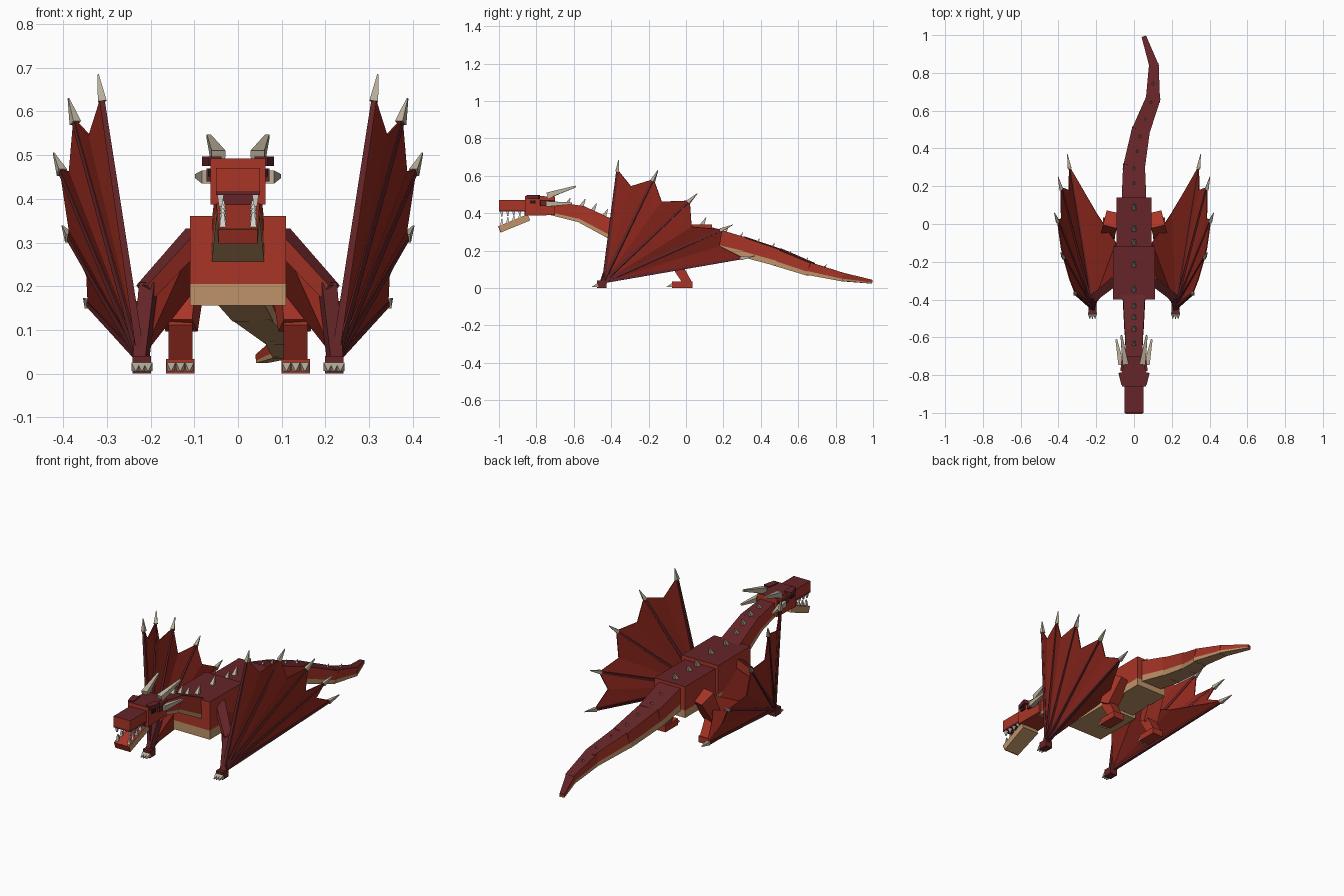
import bpy, bmesh
from mathutils import Vector as V

cube = bpy.data.objects.get("Cube")
if cube:
    bpy.data.objects.remove(cube)


def material(name, rgb):
    m = bpy.data.materials.new(name)
    m.use_nodes = True
    m.diffuse_color = (*rgb, 1)
    b = m.node_tree.nodes["Principled BSDF"]
    b.inputs["Base Color"].default_value = (*rgb, 1)
    b.inputs["Roughness"].default_value = 0.8
    return m


RED = material("scale_red", (0.40, 0.035, 0.02))
DARK = material("back_maroon", (0.13, 0.018, 0.021))
WING = material("membrane_red", (0.29, 0.022, 0.013))
TAN = material("belly_tan", (0.52, 0.29, 0.14))
HORN = material("horn_bone", (0.50, 0.44, 0.33))
TOOTH = material("tooth_white", (0.72, 0.70, 0.63))
EYE = material("eye_black", (0.02, 0.01, 0.01))


def build(name, verts, faces, mats):
    """Mesh from points, with one material per face."""
    me = bpy.data.meshes.new(name)
    bm = bmesh.new()
    vs = [bm.verts.new(v) for v in verts]
    slots = list(dict.fromkeys(mats))
    for f, m in zip(faces, mats):
        bm.faces.new([vs[i] for i in f]).material_index = slots.index(m)
    bmesh.ops.recalc_face_normals(bm, faces=bm.faces)
    bm.to_mesh(me)
    bm.free()
    for m in slots:
        me.materials.append(m)
    ob = bpy.data.objects.new(name, me)
    bpy.context.collection.objects.link(ob)
    return ob


def beam(name, p0, p1, size0, size1, side=RED, top=None, low=None, cut=0.2, extend=0.0):
    """Tapered box from p0 to p1; the lowest part of its height takes the low colour."""
    p0, p1 = V(p0), V(p1)
    d = (p1 - p0).normalized()
    p0, p1 = p0 - d * extend, p1 + d * extend
    ref = V((0, 0, 1)) if abs(d.z) < 0.97 else V((0, -1, 0))
    x = d.cross(ref).normalized()
    z = x.cross(d)
    verts = []
    for p, (w, h) in ((p0, size0), (p1, size1)):
        for a, b in ((-1, 0), (1, 0), (1, cut), (1, 1), (-1, 1), (-1, cut)):
            verts.append(p + x * (a * w / 2) + z * ((b - 0.5) * h))
    top, low = top or side, low or side
    faces = [(i, (i + 1) % 6, (i + 1) % 6 + 6, i + 6) for i in range(6)]
    mats = [low, low, side, top, side, low]
    for k in (0, 6):
        faces += [(k, k + 1, k + 2, k + 5), (k + 2, k + 3, k + 4, k + 5)]
        mats += [low, side]
    return build(name, verts, faces, mats)


def spike(name, p0, p1, w, mat=HORN, tip=0.15):
    return beam(name, p0, p1, (w, w), (w * tip, w * tip), mat)


def chain(name, joints, cut):
    """Row of scaled segments: each joint is (point, width, height)."""
    for i, ((p, w, h), (q, u, g)) in enumerate(zip(joints, joints[1:])):
        beam(f"{name}_{i + 1}", p, q, (w, h), (u, g), RED, DARK, TAN, cut, 0.008)


# Torso
beam("chest", (0, -0.40, 0.258), (0, -0.12, 0.258), (0.22, 0.205), (0.22, 0.205), RED, DARK, TAN, 0.24)
beam("hips", (0, -0.12, 0.255), (0, 0.14, 0.255), (0.186, 0.17), (0.186, 0.17), RED, DARK, TAN, 0.24)

# Neck and tail
chain("neck", [((0, -0.71, 0.425), 0.085, 0.075), ((0, -0.56, 0.395), 0.10, 0.09),
               ((0, -0.38, 0.305), 0.12, 0.105)], 0.2)
chain("tail", [((0, 0.13, 0.265), 0.13, 0.12), ((0, 0.30, 0.222), 0.115, 0.105),
               ((0.035, 0.49, 0.165), 0.095, 0.09), ((0.10, 0.66, 0.103), 0.075, 0.07),
               ((0.105, 0.84, 0.058), 0.05, 0.045), ((0.055, 0.985, 0.035), 0.025, 0.02)], 0.3)

# Head
beam("skull", (0, -0.86, 0.44), (0, -0.70, 0.44), (0.125, 0.105), (0.115, 0.10), RED, DARK)
beam("snout", (0, -1.0, 0.44), (0, -0.85, 0.44), (0.10, 0.062), (0.10, 0.062), RED, DARK, DARK, 0.15)
beam("lower_jaw", (0, -0.994, 0.315), (0, -0.84, 0.378), (0.09, 0.036), (0.10, 0.036), TAN, RED)
beam("jaw_front_plate", (0, -0.998, 0.313), (0, -0.993, 0.315), (0.09, 0.036), (0.09, 0.036), RED)
beam("mouth_lining", (0, -0.864, 0.395), (0, -0.85, 0.395), (0.09, 0.05), (0.09, 0.05), DARK)
for s in (-1, 1):
    beam("brow", (s * 0.052, -0.85, 0.486), (s * 0.064, -0.785, 0.486), (0.03, 0.022), (0.038, 0.022), DARK)
    beam("cheek", (s * 0.062, -0.78, 0.455), (s * 0.055, -0.70, 0.455), (0.02, 0.03), (0.02, 0.03), DARK)
    beam("eye", (s * 0.062, -0.835, 0.46), (s * 0.062, -0.805, 0.46), (0.014, 0.018), (0.014, 0.018), EYE)
    spike("upper_horn", (s * 0.045, -0.74, 0.495), (s * 0.067, -0.59, 0.543), 0.032, HORN, 0.3)
    spike("lower_horn", (s * 0.068, -0.745, 0.45), (s * 0.094, -0.61, 0.452), 0.03, HORN, 0.3)
    for i in range(4):
        y = -0.985 + i * 0.032
        spike("upper_tooth", (s * 0.04, y, 0.412), (s * 0.04, y, 0.382 + i * 0.004), 0.016, TOOTH, 0.4)
        z = 0.335 + (y + 0.985) * 0.41
        spike("lower_tooth", (s * 0.035, y, z), (s * 0.035, y, z + 0.034 - i * 0.004), 0.015, TOOTH, 0.4)

# Back spines
spine_path = [(0, -0.64, 0.44), (0, -0.56, 0.435), (0, -0.50, 0.41), (0, -0.44, 0.38), (0, -0.35, 0.355),
              (0, -0.22, 0.355), (0, -0.10, 0.335), (0, -0.03, 0.335), (0, 0.085, 0.335),
              (0, 0.21, 0.295), (0, 0.29, 0.272), (0.017, 0.38, 0.24), (0.03, 0.46, 0.215)]
for p in spine_path:
    p = V(p)
    small = 0.6 if p.y > 0.15 else 1
    spike("back_spine", p, p + V((0, 0.022, 0.042)) * small, 0.024 * small)
for p in ((0.06, 0.55, 0.18), (0.09, 0.64, 0.145), (0.1, 0.74, 0.11)):
    spike("tail_spine", p, V(p) + V((0, 0.012, 0.018)), 0.011)


def claws(name, x, y, gap, length):
    for k in (-1, 0, 1):
        spike(name, (x + k * gap, y, 0.016), (x + k * gap, y - length, 0.006), 0.02)


# Hind legs
for s in (-1, 1):
    beam("thigh", (s * 0.118, 0.025, 0.25), (s * 0.135, -0.045, 0.11), (0.075, 0.09), (0.075, 0.06), RED)
    beam("shin", (s * 0.132, -0.05, 0.125), (s * 0.132, 0.012, 0.02), (0.055, 0.055), (0.055, 0.045), RED)
    beam("hind_foot", (s * 0.132, -0.075, 0.017), (s * 0.132, 0.035, 0.017), (0.065, 0.034), (0.065, 0.034), RED)
    claws("hind_claw", s * 0.132, -0.073, 0.021, 0.03)

# Wings: arm, five fingers, scalloped membrane
tips = [(0.32, -0.36, 0.685), (0.388, -0.15, 0.63), (0.422, 0.06, 0.505),
        (0.402, 0.25, 0.338), (0.353, 0.37, 0.172)]
valleys = [(0.34, -0.295, 0.545), (0.385, -0.13, 0.462), (0.385, 0.03, 0.328), (0.345, 0.18, 0.225)]
for s in (-1, 1):
    def side(p):
        return V((p[0] * s, p[1], p[2]))

    wrist, elbow, shoulder = side((0.222, -0.44, 0.035)), side((0.205, -0.385, 0.195)), side((0.10, -0.30, 0.31))
    beam("upper_arm", shoulder, elbow, (0.05, 0.04), (0.04, 0.036), RED, DARK, extend=0.01)
    beam("forearm", elbow, wrist, (0.036, 0.036), (0.03, 0.03), DARK, extend=0.008)
    beam("wing_hand", side((0.22, -0.475, 0.02)), side((0.22, -0.425, 0.02)), (0.042, 0.04), (0.042, 0.04), DARK)
    claws("wing_claw", s * 0.22, -0.472, 0.014, 0.03)

    ends = [wrist.lerp(side(t), 0.92) for t in tips]
    for end, t in zip(ends, tips):
        beam("wing_finger", wrist, end, (0.018, 0.018), (0.012, 0.012), DARK)
        spike("finger_claw", wrist.lerp(side(t), 0.905), side(t), 0.02)

    rim = [ends[0]]
    for v, end in zip(valleys, ends[1:]):
        rim += [side(v), end]
    inner = [side((0.20, 0.06, 0.165)), side((0.095, -0.10, 0.20)), shoulder, elbow]
    verts = [wrist] + rim + inner
    faces = [(0, i, i + 1) for i in range(1, len(verts) - 1)]
    web = build("wing_membrane", verts, faces, [WING] * len(faces))
    solid = web.modifiers.new("thickness", "SOLIDIFY")
    solid.thickness = 0.005
    solid.offset = 0
